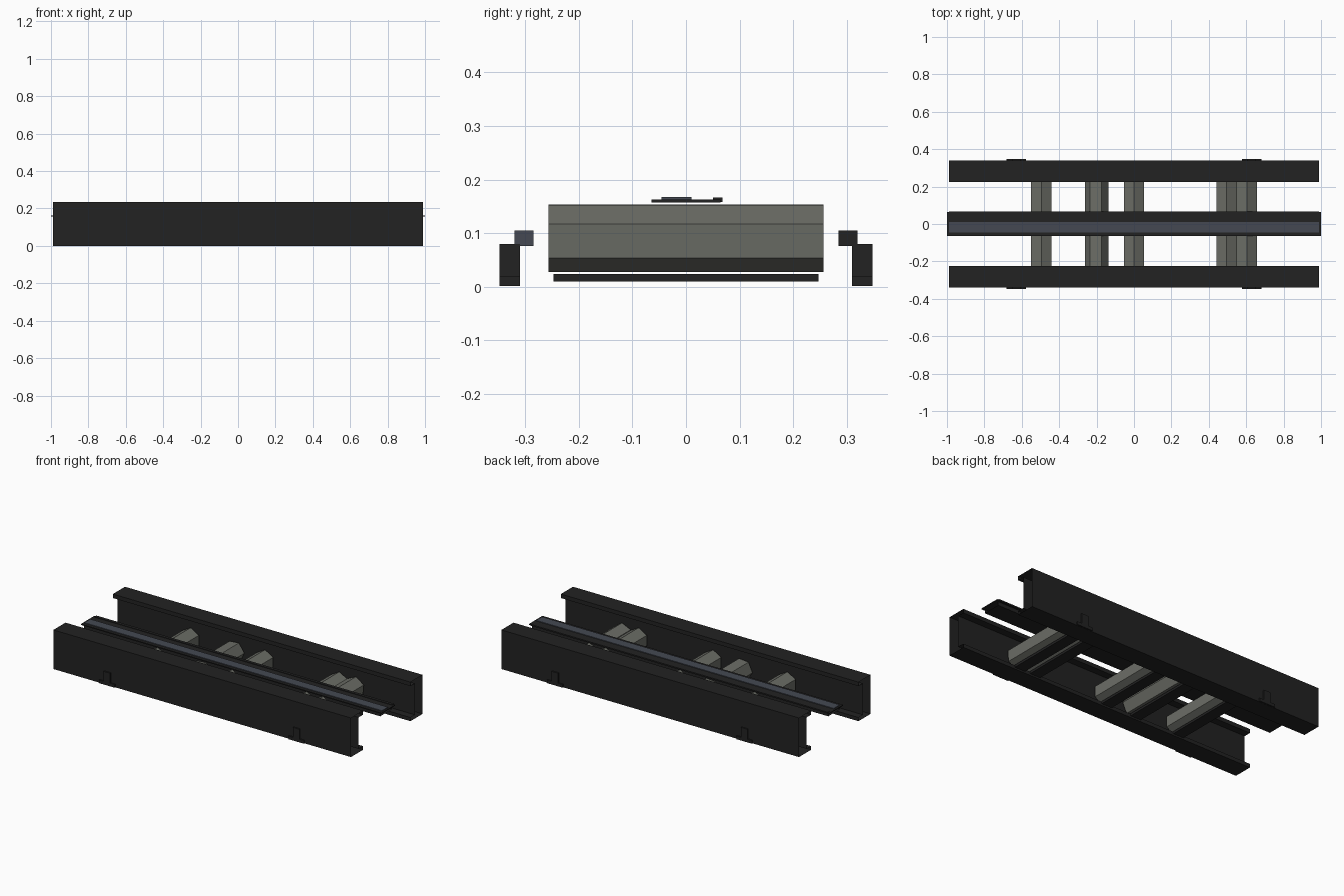
import bpy, bmesh, math

if "Cube" in bpy.data.objects:
    bpy.data.objects.remove(bpy.data.objects["Cube"])

def material(name, rgb):
    m = bpy.data.materials.new(name)
    m.diffuse_color = (*rgb, 1)
    m.use_nodes = True
    m.node_tree.nodes["Principled BSDF"].inputs["Base Color"].default_value = m.diffuse_color
    return m

BLACK = material("black_steel", (0.016, 0.016, 0.016))
BLUE = material("blue_grey_steel", (0.058, 0.066, 0.085))
GREY = material("roller_grey", (0.15, 0.155, 0.135))

def make(name, bm, mat):
    bmesh.ops.recalc_face_normals(bm, faces=bm.faces[:])
    me = bpy.data.meshes.new(name)
    bm.to_mesh(me)
    bm.free()
    me.materials.append(mat)
    ob = bpy.data.objects.new(name, me)
    bpy.context.collection.objects.link(ob)
    return ob

def box(name, x0, x1, y0, y1, z0, z1, mat):
    bm = bmesh.new()
    bmesh.ops.create_cube(bm, size=1)
    for v in bm.verts:
        v.co.x = x0 if v.co.x < 0 else x1
        v.co.y = y0 if v.co.y < 0 else y1
        v.co.z = z0 if v.co.z < 0 else z1
    return make(name, bm, mat)

def sweep(name, profile, half, mat):
    """Closed (y, z) profile run along x, with open ends."""
    bm = bmesh.new()
    a = [bm.verts.new((-half, y, z)) for y, z in profile]
    b = [bm.verts.new((half, y, z)) for y, z in profile]
    for i in range(len(a)):
        j = (i + 1) % len(a)
        bm.faces.new((a[i], a[j], b[j], b[i]))
    return make(name, bm, mat)

# Side rails: hollow channel sections facing inwards, with brackets
for s, side in ((-1, "front"), (1, "back")):
    prof = [(.34, 0), (.34, .235), (.225, .235), (.225, .211),
            (.268, .211), (.268, .022), (.225, .022), (.225, 0)]
    sweep(side + "_rail", [(s * y, z) for y, z in prof], .99, BLACK)
    for x in (-.63, .63):
        y0, y1 = sorted((s * .31, s * .348))
        box(side + "_bracket_foot", x - .052, x + .052, y0, y1, .001, .02, BLACK)
        box(side + "_bracket_post", x - .022, x + .022, y0, y1, .02, .08, BLACK)
        y0, y1 = sorted((s * .285, s * .32))
        box(side + "_bracket_bolt", x - .022, x + .022, y0, y1, .076, .105,
            BLUE if s < 0 else BLACK)

# Six-sided rollers, each with a flat bar beneath
for x, turn in ((-.495, 0), (-.2, 25), (0, 0), (.495, 0), (.6, 5)):
    bm = bmesh.new()
    r, n = .063, 6
    rings = []
    for y in (-.257, .257):
        rings.append([bm.verts.new((x + r * math.sin(math.radians(turn) + math.tau * i / n), y,
                                    .09 + r * math.cos(math.radians(turn) + math.tau * i / n)))
                      for i in range(n)])
    a, b = rings
    for i in range(n):
        j = (i + 1) % n
        bm.faces.new((a[i], a[j], b[j], b[i]))
    bm.faces.new(a)
    bm.faces.new(b)
    make("roller", bm, GREY)
    box("lower_bar", x - .035, x + .035, -.247, .247, .01, .024, BLACK)

# Centre track: flat plate, narrower skirt below, blue strip on top
box("track_plate", -1, 1, -.064, .064, .157, .163, BLACK)
sweep("track_skirt", [(-.055, .135), (-.055, .157), (.055, .157), (.055, .135)], .985, BLACK)
box("track_strip", -.99, .99, -.046, .01, .163, .167, BLUE)
box("track_edge", -.99, .99, .05, .068, .158, .166, BLACK)
